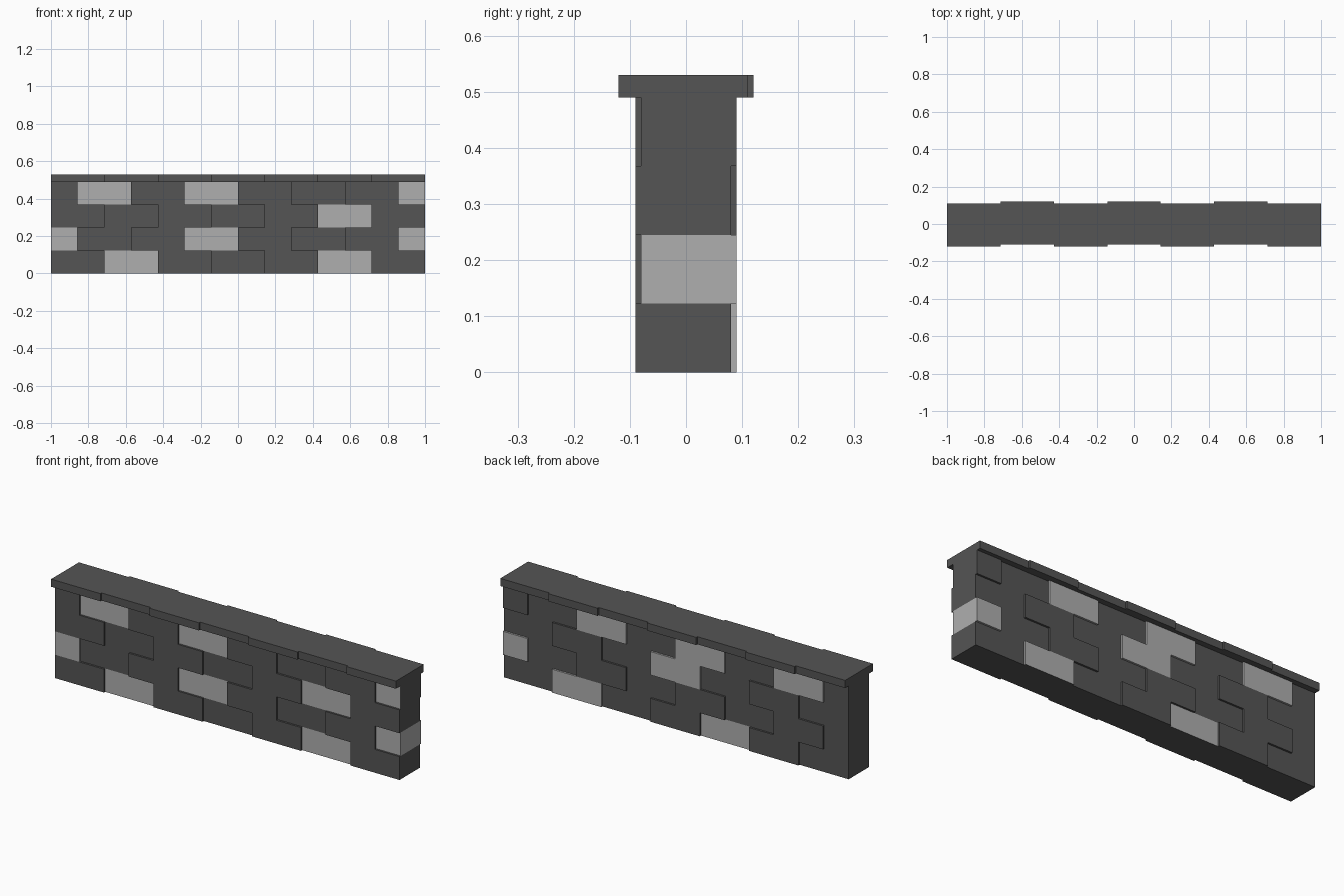
import bpy

if "Cube" in bpy.data.objects:
    bpy.data.objects.remove(bpy.data.objects["Cube"])

HALF = 1 / 7            # half a brick length
ROW = 0.1225            # course height
COLS, ROWS = 14, 5      # half-brick columns; 4 courses plus the coping

# Pale bricks as (course, brick index) on the front and back
FRONT = {(0, 1), (0, 5), (1, 0), (1, 3), (1, 7), (2, 5), (3, 1), (3, 3), (3, 7)}
BACK = {(0, 2), (0, 5), (1, 7), (2, 3), (3, 1), (3, 3), (3, 5)}


def material(name, v):
    m = bpy.data.materials.new(name)
    m.diffuse_color = (v, v, v, 1)
    m.use_nodes = True
    m.node_tree.nodes["Principled BSDF"].inputs["Base Color"].default_value = m.diffuse_color
    return m


mats = [material("dark_stone", 0.09), material("pale_stone", 0.43)]


def brick(c, r):
    # Odd courses start with a half brick
    return (c + r % 2) // 2 if r < 4 else c // 2


def depth(c, r):
    # Alternate bricks step forward and back; None outside the wall
    if not (0 <= c < COLS and 0 <= r < ROWS):
        return None
    s = -0.005 if brick(c, r) % 2 == 0 else 0.005
    d = 0.085 if r < 4 else 0.115
    return s - d, s + d


def exposed(own, other):
    # Parts of a side not covered by the neighbour
    if other is None:
        return [own]
    parts = []
    if own[0] < other[0] - 1e-6:
        parts.append((own[0], other[0]))
    if own[1] > other[1] + 1e-6:
        parts.append((other[1], own[1]))
    return parts


def build(name, rows):
    verts, faces, tones = [], [], []

    def quad(pts, tone):
        n = len(verts)
        verts.extend(pts)
        faces.append((n, n + 1, n + 2, n + 3))
        tones.append(int(tone))

    for r in rows:
        z0, z1 = (r * ROW, (r + 1) * ROW) if r < 4 else (0.49, 0.53)
        for c in range(COLS):
            x0, x1 = -1 + c * HALF, -1 + (c + 1) * HALF
            own = depth(c, r)
            y0, y1 = own
            key = (r, brick(c, r))
            front, back = key in FRONT, key in BACK

            def tone(a, b):
                if a < 0 < b:
                    return front and back
                return front if b <= 0 else back

            # Front and back faces
            quad([(x0, y0, z0), (x1, y0, z0), (x1, y0, z1), (x0, y0, z1)], front)
            quad([(x1, y1, z0), (x0, y1, z0), (x0, y1, z1), (x1, y1, z1)], back)
            # Ends and upright steps
            for a, b in exposed(own, depth(c + 1, r)):
                quad([(x1, a, z0), (x1, b, z0), (x1, b, z1), (x1, a, z1)], tone(a, b))
            for a, b in exposed(own, depth(c - 1, r)):
                quad([(x0, b, z0), (x0, a, z0), (x0, a, z1), (x0, b, z1)], tone(a, b))
            # Top, underside and ledges
            for a, b in exposed(own, depth(c, r + 1)):
                quad([(x0, a, z1), (x1, a, z1), (x1, b, z1), (x0, b, z1)], tone(a, b))
            for a, b in exposed(own, depth(c, r - 1)):
                quad([(x0, b, z0), (x1, b, z0), (x1, a, z0), (x0, a, z0)],
                     r > 0 and tone(a, b))

    mesh = bpy.data.meshes.new(name)
    mesh.from_pydata(verts, [], faces)
    for m in mats:
        mesh.materials.append(m)
    for p, t in zip(mesh.polygons, tones):
        p.material_index = t
    obj = bpy.data.objects.new(name, mesh)
    bpy.context.collection.objects.link(obj)


build("brick_wall", range(4))
build("coping", [4])
